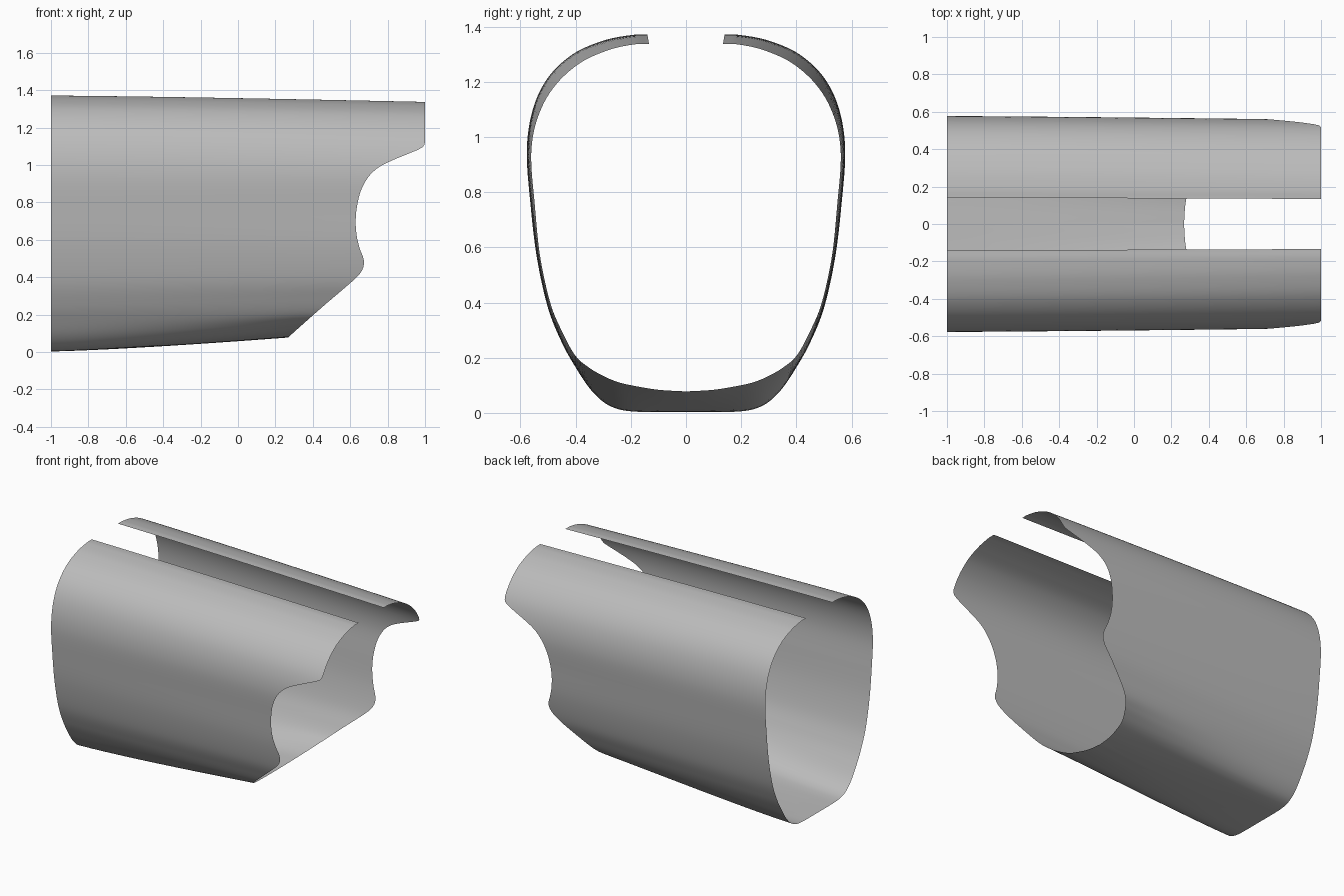
import bpy
import bmesh

cube = bpy.data.objects.get("Cube")
if cube:
    bpy.data.objects.remove(cube, do_unlink=True)


def smooth_curve(keys, values, k):
    """Cubic interpolation of values over rising keys."""
    last = len(keys) - 1
    k = min(max(k, keys[0]), keys[last])
    i = 0
    while i < last - 1 and keys[i + 1] < k:
        i += 1

    def slope(j):
        a, b = max(j - 1, 0), min(j + 1, last)
        return (values[b] - values[a]) / (keys[b] - keys[a])

    span = keys[i + 1] - keys[i]
    s = (k - keys[i]) / span
    lift = s * s * (3 - 2 * s)
    return (values[i] * (1 - lift) + values[i + 1] * lift
            + span * s * (1 - s) * ((1 - s) * slope(i) - s * slope(i + 1)))


# Half section at the wide end, floor centre to slot lip: y, z, and how far
# each point drifts in y and z along the length
SECTION = [
    (0.00, 0.003, 0, 0.135), (0.10, 0.003, 0, 0.145), (0.19, 0.005, 0, 0.165),
    (0.25, 0.015, 0, 0.17), (0.30, 0.04, 0, 0.16), (0.35, 0.09, 0, 0.12),
    (0.40, 0.165, 0, 0.065), (0.45, 0.255, -0.005, 0.05),
    (0.50, 0.38, -0.012, 0.02), (0.54, 0.56, -0.016, 0),
    (0.563, 0.75, -0.02, 0), (0.577, 0.95, -0.02, -0.01),
    (0.555, 1.10, -0.022, -0.02), (0.50, 1.215, -0.025, -0.03),
    (0.41, 1.30, -0.025, -0.033), (0.30, 1.349, -0.02, -0.034),
    (0.20, 1.369, -0.01, -0.034), (0.14, 1.371, -0.006, -0.034),
]
INDEX = list(range(len(SECTION)))
COLUMNS_OF_SECTION = list(zip(*SECTION))

# Scalloped end outline: height, then x
END_Z = [0.07, 0.08, 0.24, 0.40, 0.44, 0.475, 0.51, 0.55, 0.62, 0.70,
         0.79, 0.87, 0.94, 0.99, 1.025, 1.06, 1.09, 1.11, 1.13, 1.4]
END_X = [0.26, 0.27, 0.45, 0.635, 0.665, 0.674, 0.668, 0.652, 0.635, 0.629,
         0.638, 0.66, 0.70, 0.755, 0.825, 0.91, 0.98, 0.997, 1.0, 1.0]


def shell_point(u, x):
    y, z, dy, dz = (smooth_curve(INDEX, c, abs(u)) for c in COLUMNS_OF_SECTION)
    f = ((x + 1) / 2) ** 1.3
    return (x, (y + dy * f) * (1 if u >= 0 else -1), z + dz * f)


def end_x(u):
    x = 0.6
    for _ in range(6):
        x = smooth_curve(END_Z, END_X, shell_point(u, x)[2])
    return x


# Thin open shell: lengthwise strips trimmed to the scalloped end
STEPS, ROWS = 8, 14
half = STEPS * INDEX[-1]
bm = bmesh.new()
grid = []
for i in range(-half, half + 1):
    u = i / STEPS
    tip = end_x(u)
    grid.append([bm.verts.new(shell_point(u, -1 + (tip + 1) * r / ROWS))
                 for r in range(ROWS + 1)])
for a, b in zip(grid, grid[1:]):
    for r in range(ROWS):
        bm.faces.new((a[r], b[r], b[r + 1], a[r + 1]))
bm.normal_update()
# Face the sheet outwards, so the floor points down
if grid[half][0].normal.z > 0:
    bmesh.ops.reverse_faces(bm, faces=bm.faces[:])

mesh = bpy.data.meshes.new("shell_cover")
bm.to_mesh(mesh)
bm.free()
shell = bpy.data.objects.new("shell_cover", mesh)
bpy.context.collection.objects.link(shell)

# Plain grey
grey = bpy.data.materials.new("plain grey")
grey.use_nodes = True
colour = (0.5, 0.5, 0.5, 1)
grey.diffuse_color = colour
grey.node_tree.nodes["Principled BSDF"].inputs["Base Color"].default_value = colour
mesh.materials.append(grey)

bpy.ops.object.select_all(action="DESELECT")
shell.select_set(True)
bpy.context.view_layer.objects.active = shell
bpy.ops.object.shade_smooth_by_angle()
